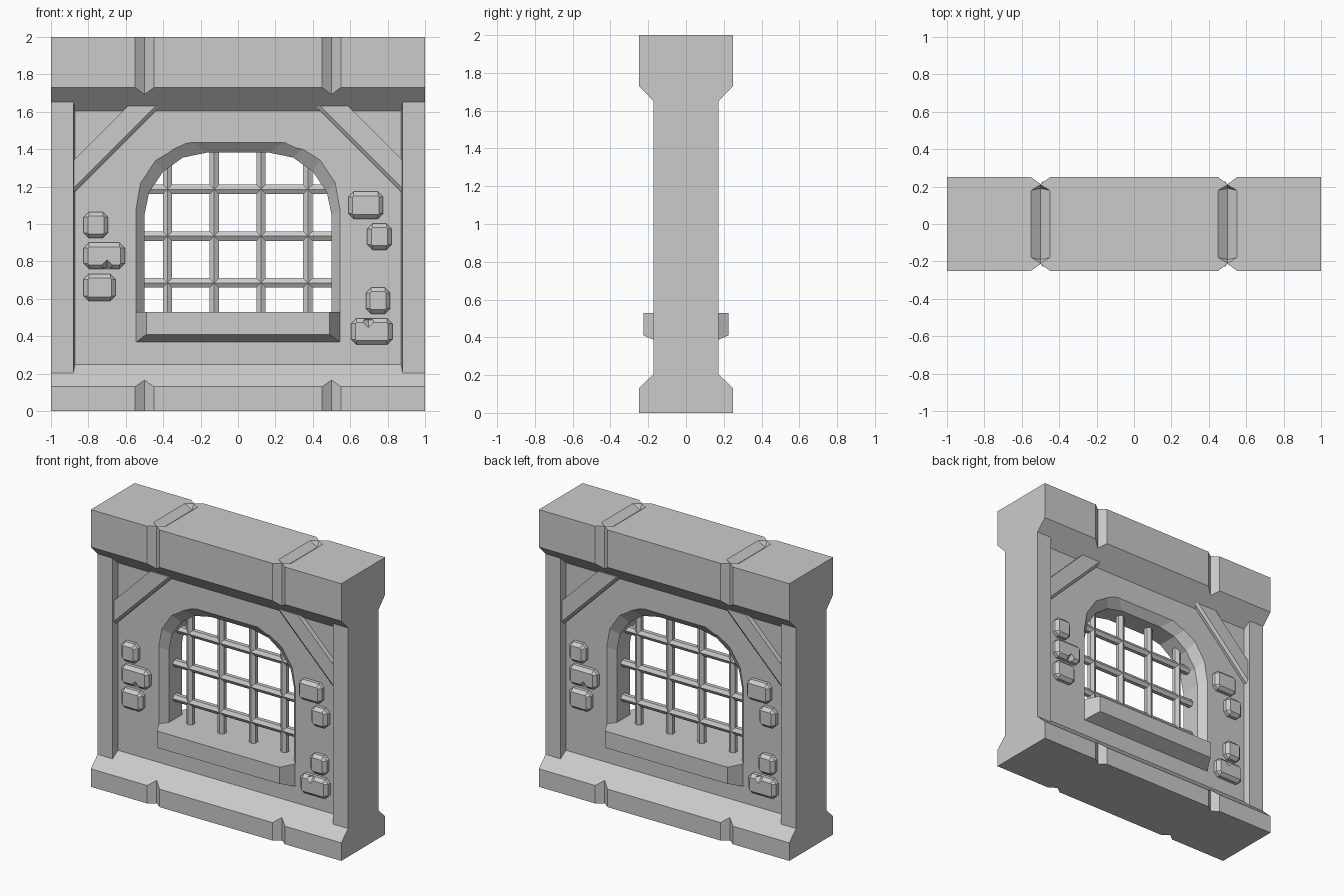
import bpy, bmesh, math
from mathutils import Matrix, Vector

if "Cube" in bpy.data.objects:
    bpy.data.objects.remove(bpy.data.objects["Cube"])

HALF_TURN = Matrix.Rotation(math.pi, 4, 'Z')   # front and back are half-turn copies


def finish(name, bm, twin=False):
    bmesh.ops.recalc_face_normals(bm, faces=bm.faces)
    if twin:
        new = bmesh.ops.duplicate(bm, geom=bm.verts[:] + bm.edges[:] + bm.faces[:])
        verts = [g for g in new["geom"] if isinstance(g, bmesh.types.BMVert)]
        bmesh.ops.transform(bm, matrix=HALF_TURN, verts=verts)
    me = bpy.data.meshes.new(name)
    bm.to_mesh(me)
    bm.free()
    ob = bpy.data.objects.new(name, me)
    bpy.context.collection.objects.link(ob)
    return ob


def loft(bm, rings):
    """Closed solid through matching rings of points."""
    rows = [[bm.verts.new(p) for p in r] for r in rings]
    n = len(rows[0])
    for a, b in zip(rows, rows[1:]):
        for i in range(n):
            j = (i + 1) % n
            bm.faces.new((a[i], a[j], b[j], b[i]))
    bm.faces.new(rows[0])
    bm.faces.new(rows[-1])


def hull(bm, pts):
    vs = [bm.verts.new(p) for p in pts]
    bmesh.ops.convex_hull(bm, input=vs)


def cut(ob, cutter):
    m = ob.modifiers.new("cut", 'BOOLEAN')
    m.operation, m.solver, m.object = 'DIFFERENCE', 'EXACT', cutter
    bpy.context.view_layer.objects.active = ob
    bpy.ops.object.modifier_apply(modifier=m.name)
    bpy.data.objects.remove(cutter)


def octagon(cx, cz, w, h, c, y):
    pts = [(w, h - c), (w - c, h), (c - w, h), (-w, h - c),
           (-w, c - h), (c - w, -h), (w - c, -h), (w, c - h)]
    return [(cx + x, y, cz + z) for x, z in pts]


# wall with base and top beam, extruded from a side profile
half = [(.25, 0), (.25, .13), (.125, .25), (.125, 1.603), (.25, 1.73), (.25, 2)]
prof = half + [(-y, z) for y, z in reversed(half)]
bm = bmesh.new()
loft(bm, [[(x, y, z) for y, z in prof] for x in (-1, 1)])
wall = finish("wall", bm)

# arched window opening, flared toward both faces
outer = [(.545, .53), (.545, 1.08), (.52, 1.22), (.44, 1.34), (.345, 1.40), (.245, 1.437)]
inner = [(.5, .53), (.5, 1.05), (.475, 1.17), (.40, 1.28), (.295, 1.355), (.165, 1.382)]


def arch(t, y):
    h = [Vector(a).lerp(Vector(b), t) for a, b in zip(inner, outer)]
    return [(p.x, y, p.y) for p in h] + [(-p.x, y, p.y) for p in reversed(h)]


bm = bmesh.new()
loft(bm, [arch(1.4, -.145), arch(0, -.075), arch(0, .075), arch(1.4, .145)])
cut(wall, finish("window_cutter", bm))

# upright V grooves on both faces
bm = bmesh.new()
for s in (-.5, .5):
    loft(bm, [[(s - .1, -.287, z), (s, -.213, z), (s + .1, -.287, z)] for z in (-.1, 2.1)])
cut(wall, finish("groove_cutter", bm, True))

# closed V grooves along the top
for s in (-.5, .5):
    bm = bmesh.new()
    rim = [(-.05, -.18), (0, -.21), (.05, -.18), (.05, .18), (0, .21), (-.05, .18)]
    hull(bm, [(s + x, y, z) for x, y in rim for z in (2, 2.05)] +
         [(s, -.19, 1.963), (s, .19, 1.963)])
    cut(wall, finish("top_groove_cutter", bm))

# corner pillars, narrowing slightly outward
bm = bmesh.new()
for s in (-1, 1):
    loft(bm, [[(s * x, y, z) for x, y in
               ((1, -.173), (.88, -.173), (.87, -.12), (1, -.12))] for z in (.2, 1.655)])
finish("pillars", bm, True)

# diagonal braces in the upper corners
bm = bmesh.new()
for s in (-1, 1):
    rings = []
    for y, low in ((-.11, 0), (-.145, 0), (-.16, .025)):
        rings.append([(s * .89, y, 1.155 + low), (s * (.415 + low), y, 1.63),
                      (s * .59, y, 1.63), (s * .89, y, 1.33)])
    loft(bm, rings)
finish("braces", bm, True)

# window sill blocks
bm = bmesh.new()
for s in (-1, 1):
    face = .226
    loft(bm, [[(-w, s * y, b), (w, s * y, b), (w, s * y, .53), (-w, s * y, .53)]
              for y, w, b in ((.12, .547, .366), (face, .49, .41))])
finish("sill", bm)

# raised bricks
bricks = [(-.76, .995, .13, .14), (-.715, .83, .22, .14), (-.74, .66, .17, .145),
          (.683, 1.10, .185, .145), (.756, .932, .13, .14),
          (.749, .59, .13, .14), (.715, .425, .22, .14)]
bm = bmesh.new()
for x, z, w, h in bricks:
    loft(bm, [octagon(x, z, w / 2, h / 2, .028, -.115),
              octagon(x, z, w / 2, h / 2, .028, -.15),
              octagon(x, z, w / 2 - .022, h / 2 - .022, .006, -.172)])
stones = finish("bricks", bm, True)

# chipped edges in two bricks
bm = bmesh.new()
for x, z in ((-.70, .768), (.697, .486)):
    r = .043
    hull(bm, [(x + r, -.175, z), (x - r, -.175, z), (x, -.175 - r, z),
              (x, -.175 + r, z), (x, -.175, z + r), (x, -.175, z - r)])
cut(stones, finish("chip_cutter", bm, True))

# six-sided window bars
hexa = [(.029 * math.sin(i * math.pi / 3), .029 * math.cos(i * math.pi / 3)) for i in range(6)]
bm = bmesh.new()
for c in (-.377, -.127, .123, .373):
    loft(bm, [[(c + u, v, z) for u, v in hexa] for z in (.5, 1.41)])
finish("upright_bars", bm)
bm = bmesh.new()
for c in (.685, .935, 1.185):
    loft(bm, [[(x, v, c + u) for u, v in hexa] for x in (-.52, .52)])
finish("cross_bars", bm)
